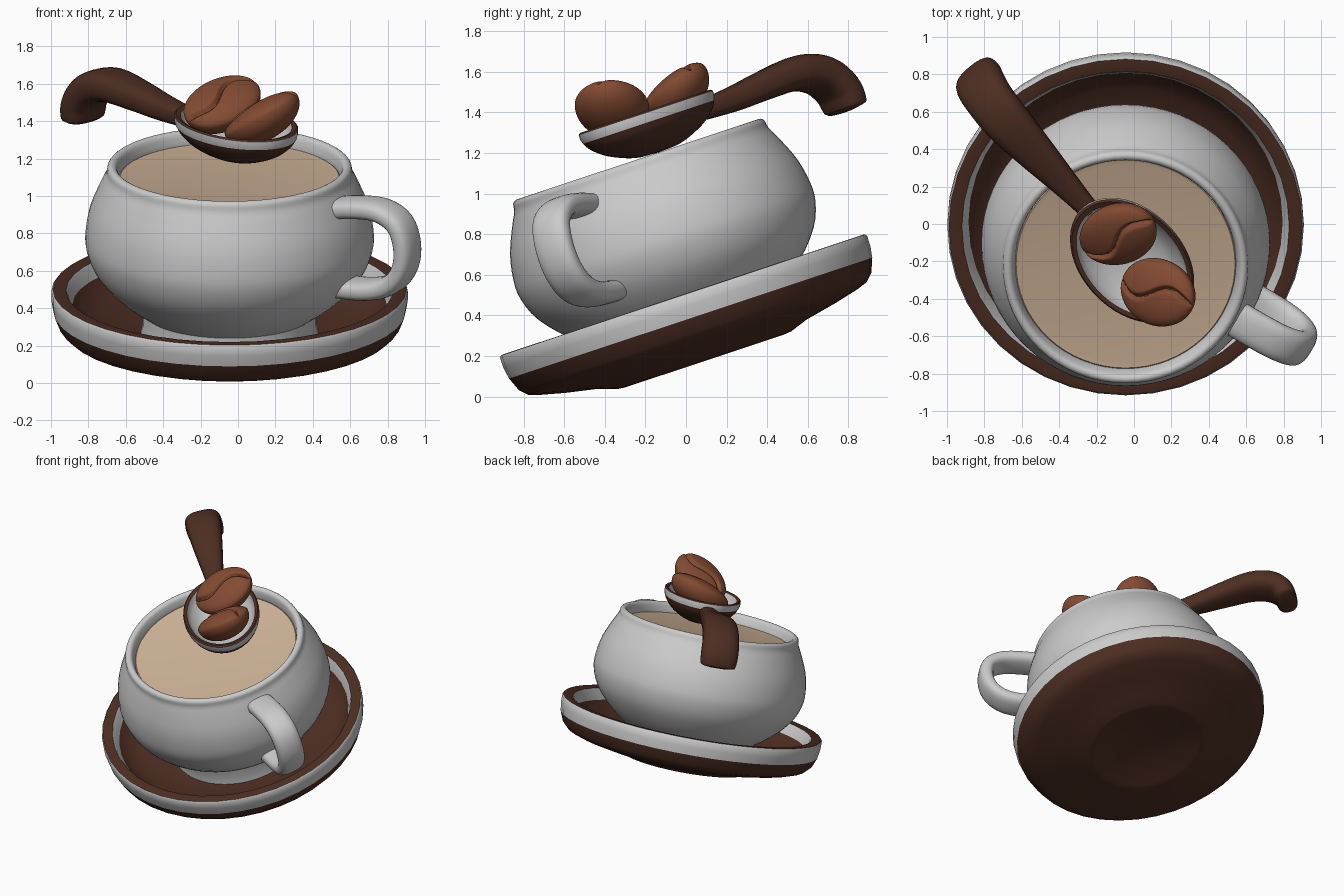
import bpy, bmesh
from math import sin, cos, pi, radians, exp
from mathutils import Matrix, Vector

if "Cube" in bpy.data.objects:
    bpy.data.objects.remove(bpy.data.objects["Cube"])

# Whole set leans forward about x; local origin is the centre of the saucer rim
TILT = Matrix.Translation((-0.045, -0.015, 0.5)) @ Matrix.Rotation(radians(18.4), 4, 'X')


def material(name, rgb):
    m = bpy.data.materials.new(name)
    m.diffuse_color = (*rgb, 1)
    m.use_nodes = True
    m.node_tree.nodes["Principled BSDF"].inputs["Base Color"].default_value = m.diffuse_color
    return m


DARK = material("dark_brown", (0.075, 0.027, 0.016))
BEAN = material("bean_brown", (0.23, 0.07, 0.032))
MILK = material("milky_coffee", (0.62, 0.45, 0.31))


def finish(name, bm, mat, matrix, normals=True):
    bmesh.ops.remove_doubles(bm, verts=bm.verts, dist=1e-5)
    if normals:
        bmesh.ops.recalc_face_normals(bm, faces=bm.faces)
    bm.transform(matrix)
    me = bpy.data.meshes.new(name)
    bm.to_mesh(me)
    bm.free()
    ob = bpy.data.objects.new(name, me)
    bpy.context.collection.objects.link(ob)
    if mat:
        me.materials.append(mat)
    bpy.context.view_layer.objects.active = ob
    ob.select_set(True)
    bpy.ops.object.shade_smooth_by_angle(angle=radians(40))
    ob.select_set(False)
    return ob


def spline(pts, n=4):
    """Smooth curve through points of any dimension."""
    p = [Vector(q) for q in pts]
    p = [2 * p[0] - p[1]] + p + [2 * p[-1] - p[-2]]
    out = []
    for a, b, c, d in zip(p, p[1:], p[2:], p[3:]):
        for k in range(n):
            t = k / n
            out.append(0.5 * (2 * b + (c - a) * t + (2 * a - 5 * b + 4 * c - d) * t * t
                              + (3 * b - a - 3 * c + d) * t ** 3))
    return out + [p[-2]]


def lathe(name, prof, mat=None, matrix=TILT, seg=64):
    """Profile runs so that faces point outward (underside first, over the rim, inward)."""
    bm = bmesh.new()
    rings = [[bm.verts.new((r * cos(2 * pi * i / seg), r * sin(2 * pi * i / seg), z))
              for i in range(seg)] for r, z in prof]
    for a, b in zip(rings, rings[1:]):
        for i in range(seg):
            j = (i + 1) % seg
            bm.faces.new((a[i], a[j], b[j], b[i]))
    return finish(name, bm, mat, matrix, normals=False)


def sweep(name, path, azimuth, origin=(0, 0), mat=None, seg=24):
    """Path points: distance out, height, half width, half thickness."""
    bm = bmesh.new()
    pts = spline(path)
    rings = []
    for k, p in enumerate(pts):
        q, o = pts[min(k + 1, len(pts) - 1)], pts[max(k - 1, 0)]
        t = Vector((q[0] - o[0], q[1] - o[1])).normalized()
        ring = []
        for i in range(seg):
            a = 2 * pi * i / seg
            c, s = cos(a), sin(a)
            c, s = [abs(v) ** 0.75 * (1 if v > 0 else -1) for v in (c, s)]
            ring.append(bm.verts.new((p[0] - t[1] * s * p[3], c * p[2], p[1] + t[0] * s * p[3])))
        rings.append(ring)
    for a, b in zip(rings, rings[1:]):
        for i in range(seg):
            j = (i + 1) % seg
            bm.faces.new((a[i], a[j], b[j], b[i]))
    bm.faces.new(rings[0])
    bm.faces.new(rings[-1])
    m = TILT @ Matrix.Translation((*origin, 0)) @ Matrix.Rotation(radians(azimuth), 4, 'Z')
    return finish(name, bm, mat, m)


# Saucer: brown underside with foot ring, white band, brown lip, white step, brown floor
for name, prof, mat in (
    ("saucer_underside", [(0, -.33), (.38, -.33), (.41, -.342), (.45, -.338), (.54, -.307),
                          (.70, -.275), (.83, -.243), (.88, -.225), (.915, -.19), (.943, -.12)], DARK),
    ("saucer_outer_band", [(.943, -.12), (.953, -.06), (.953, -.01), (.945, 0)], None),
    ("saucer_lip", [(.945, 0), (.935, .002), (.875, -.005)], DARK),
    ("saucer_inner_step", [(.875, -.005), (.865, -.02), (.84, -.085)], None),
    ("saucer_floor", [(.84, -.085), (.80, -.14), (.72, -.19), (.58, -.225), (.45, -.25), (0, -.25)], DARK),
):
    lathe(name, prof, mat, seg=40)

# Cup: foot, round body, rolled rim and inner wall
foot = [(0, -.245), (.475, -.245), (.465, -.2), (.465, -.12)]
body = spline([(.465, -.12), (.60, -.02), (.715, .11), (.765, .23), (.77, .33), (.745, .46),
               (.69, .59), (.66, .65), (.652, .69), (.63, .705), (.605, .69), (.59, .63)], 3)
lathe("cup", foot + body + [(.62, .5), (.68, .35), (.60, .1), (.40, -.05), (0, -.08)])
lathe("coffee", [(.60, .62), (.585, .632), (.56, .628), (0, .628)], MILK)

# Cup handle: flat band loop
W, T = .1, .055
sweep("cup_handle", [(s, w, W, T) for s, w in (
    (.63, .56), (.78, .59), (.93, .595), (1.04, .54), (1.085, .42), (1.07, .29),
    (.99, .19), (.85, .14), (.63, .125))], -29)

# Spoon bowl: oval lathe lying parallel to the coffee surface
SPOON = (.035, .109)
oval = (TILT @ Matrix.Translation((*SPOON, 0)) @ Matrix.Rotation(radians(131), 4, 'Z')
        @ Matrix.Diagonal((.395, .275, 1, 1)))
for name, prof, mat in (
    ("spoon_bowl", spline([(0, .705), (.35, .715), (.7, .765), (.9, .82), (.98, .862)]), DARK),
    ("spoon_band", [(.98, .862), (1.0, .885), (1.0, .91)], None),
    ("spoon_lip", [(1.0, .91), (.97, .918), (.90, .91)], DARK),
    ("spoon_inside", spline([(.90, .91), (.82, .86), (.6, .80), (.3, .77), (0, .76)]), None),
):
    lathe(name, prof, mat, oval, 48)

# Spoon handle: widening arm with a drooping end
sweep("spoon_handle", [
    (.34, .835, .055, .05), (.42, .835, .06, .055), (.6, .84, .08, .065), (.81, .855, .105, .075),
    (1.02, .86, .125, .085), (1.16, .81, .13, .09), (1.235, .72, .135, .085),
    (1.25, .64, .13, .08), (1.252, .615, .115, .065), (1.253, .605, .06, .03)], 131, SPOON, DARK)


def bean(name, centre, long_axis, normal):
    """Half-domed bean with an S-shaped groove in its flatter face."""
    L, B = .225, .18
    bm = bmesh.new()
    bmesh.ops.create_icosphere(bm, subdivisions=6, radius=1)
    for v in bm.verts:
        x, y, z = v.co
        h = z * (.075 if z > 0 else .135)
        if z > 0:
            d = (y * B - .045 * sin(pi * x * 1.1)) / .013
            h -= .028 * exp(-d * d) * min(1, z * 2)
        v.co = (x * L, y * B, h)
    n = Vector(normal).normalized()
    side = n.cross(Vector(long_axis)).normalized()
    rot = Matrix((side.cross(n), side, n)).transposed().to_4x4()
    finish(name, bm, BEAN, Matrix.Translation(centre) @ rot)


bean("bean_upper", (-.085, -.06, 1.50), (.72, .35, .55), (-.15, -.62, .77))
bean("bean_lower", (.125, -.365, 1.43), (.8, -.25, .5), (-.5, -.05, .85))
